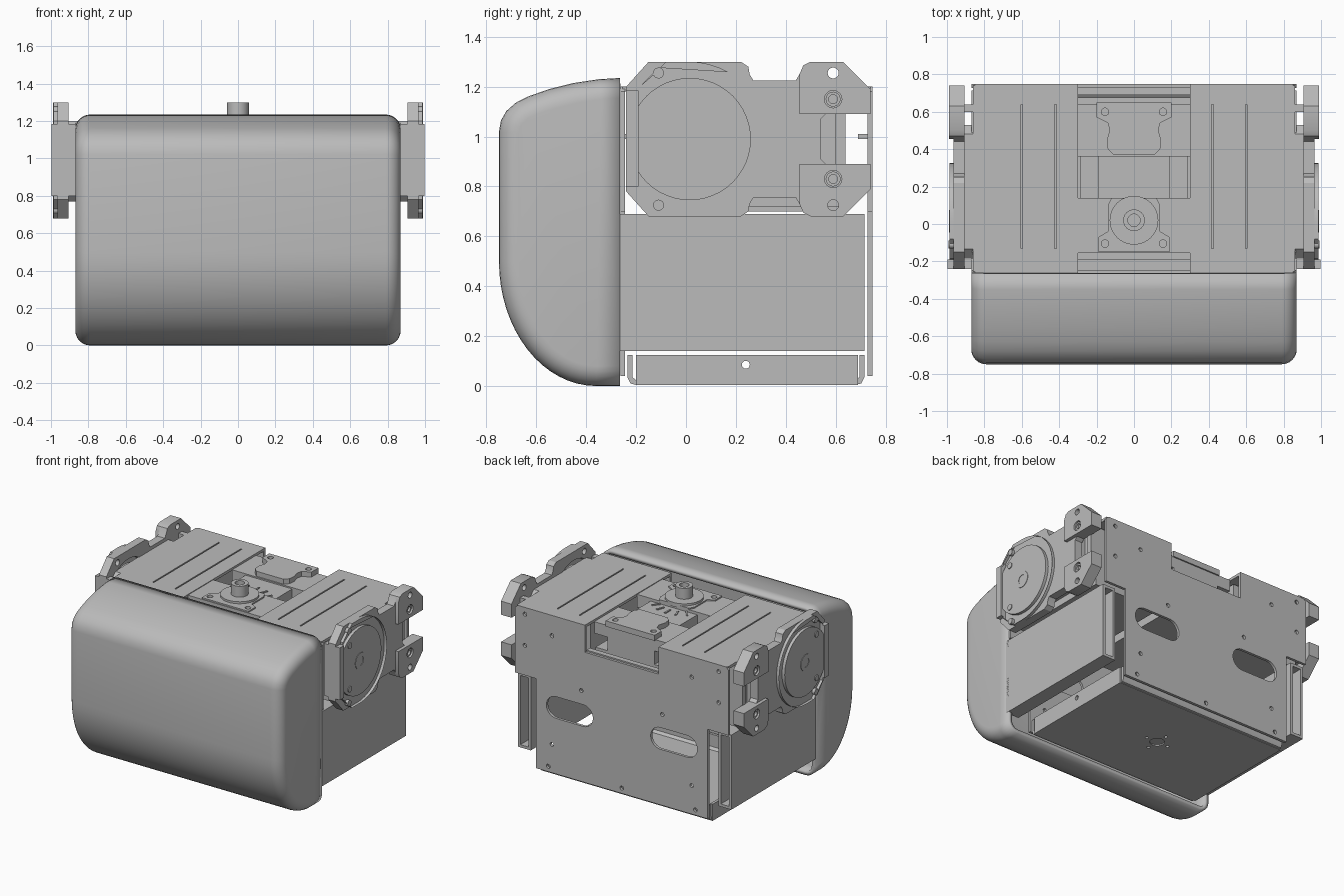
import bpy, bmesh
from math import sin, cos, pi, radians
from mathutils import Vector

if "Cube" in bpy.data.objects:
    bpy.data.objects.remove(bpy.data.objects["Cube"])

grey = bpy.data.materials.new("satin grey")
grey.use_nodes = True
GREY = (0.5, 0.5, 0.5, 1)
grey.diffuse_color = GREY
grey.node_tree.nodes["Principled BSDF"].inputs["Base Color"].default_value = GREY


def finish(name, bm):
    bmesh.ops.recalc_face_normals(bm, faces=bm.faces)
    me = bpy.data.meshes.new(name)
    bm.to_mesh(me)
    bm.free()
    me.materials.append(grey)
    ob = bpy.data.objects.new(name, me)
    bpy.context.collection.objects.link(ob)
    bpy.ops.object.select_all(action="DESELECT")
    ob.select_set(True)
    bpy.context.view_layer.objects.active = ob
    bpy.ops.object.shade_smooth_by_angle(angle=radians(32))
    return ob


def plate(name, axis, lo, hi, *loops):
    """Extrude 2D loops along an axis; inner loops become holes."""
    cu = bpy.data.curves.new(name + "_outline", "CURVE")
    cu.dimensions = "2D"
    cu.fill_mode = "BOTH"
    cu.extrude = 0.5
    for loop in loops:
        sp = cu.splines.new("POLY")
        sp.points.add(len(loop) - 1)
        for p, (u, v) in zip(sp.points, loop):
            p.co = (u, v, 0, 1)
        sp.use_cyclic_u = True
    tmp = bpy.data.objects.new(name + "_outline", cu)
    bpy.context.collection.objects.link(tmp)
    deps = bpy.context.evaluated_depsgraph_get()
    me = bpy.data.meshes.new_from_object(tmp.evaluated_get(deps))
    bm = bmesh.new()
    bm.from_mesh(me)
    bpy.data.objects.remove(tmp)
    bpy.data.curves.remove(cu)
    bpy.data.meshes.remove(me)
    for v in bm.verts:
        a, b, t = v.co
        w = lo + (hi - lo) * (t + 0.5)
        v.co = {"x": (w, a, b), "y": (a, w, b), "z": (a, b, w)}[axis]
    bmesh.ops.remove_doubles(bm, verts=bm.verts, dist=1e-5)
    return finish(name, bm)


def circle(u, v, r, n=32):
    return [(u + r * cos(2 * pi * i / n), v + r * sin(2 * pi * i / n)) for i in range(n)]


def rect(u0, u1, v0, v1, c=0.0):
    """Rectangle with optional cut corners."""
    if not c:
        return [(u0, v0), (u1, v0), (u1, v1), (u0, v1)]
    return [(u0 + c, v0), (u1 - c, v0), (u1, v0 + c), (u1, v1 - c),
            (u1 - c, v1), (u0 + c, v1), (u0, v1 - c), (u0, v0 + c)]


def slot(u, v, half, r):
    right = [(u + half - r + r * cos(a), v + r * sin(a)) for a in [pi * (i / 12 - 0.5) for i in range(13)]]
    return right + [(2 * u - x, 2 * v - y) for x, y in right]


def box(name, x0, x1, y0, y1, z0, z1, c=0.0):
    return plate(name, "z", z0, z1, rect(x0, x1, y0, y1, c))


# Rounded front cover: side profile swept across, rim bevelled, then thickened
profile = [(-0.265, 1.235), (-0.35, 1.23), (-0.45, 1.215), (-0.55, 1.19), (-0.63, 1.162),
           (-0.68, 1.138), (-0.72, 1.103), (-0.742, 1.065), (-0.75, 1.02)]
profile += [(-0.36 - 0.39 * cos(a), 0.5 - 0.5 * sin(a)) for a in [i * pi / 32 for i in range(17)]]
profile += [(-0.265, 0)]
bm = bmesh.new()
ends = [[bm.verts.new((x, y, z)) for y, z in profile] for x in (-0.87, 0.87)]
for a, b in zip(range(len(profile) - 1), range(1, len(profile))):
    bm.faces.new((ends[0][a], ends[0][b], ends[1][b], ends[1][a]))
for ring in ends:
    bm.faces.new(ring)
bmesh.ops.recalc_face_normals(bm, faces=bm.faces)
rim = [e for e in bm.edges if len(e.link_faces) == 2
       and abs(e.verts[0].co.x - e.verts[1].co.x) < 1e-4]
bmesh.ops.bevel(bm, geom=rim, offset=0.08, segments=6, profile=0.5,
                affect="EDGES", clamp_overlap=False)
# open shells may come out inverted, so point the normals outward
bmesh.ops.recalc_face_normals(bm, faces=bm.faces)
front = min(bm.faces, key=lambda f: f.calc_center_median().y)
flip = front.normal.y > 0
cover = finish("front_cover", bm)
if flip:
    cover.data.flip_normals()
mod = cover.modifiers.new("wall", "SOLIDIFY")
mod.thickness = 0.03
mod.offset = -1

# Main bracket: front and back plates with a top notch, slots and screw holes
half = [(0.70, 0.04), (0.70, 0.70), (0.87, 0.70), (0.87, 1.18), (0.85, 1.2),
        (0.3, 1.2), (0.3, 1.0)]
outline = half + [(-x, z) for x, z in reversed(half)]
screws = [(0.79, 1.15), (0.79, 0.92), (0.57, 1.05), (0.33, 0.71), (0.57, 0.25), (0.6, 0.08)]
holes = [circle(s * x, z, 0.015, 12) for x, z in screws for s in (1, -1)]
holes += [circle(0, 0.08, 0.015, 12)] + [slot(s * 0.425, 0.53, 0.19, 0.08) for s in (1, -1)]
plate("back_plate", "y", 0.728, 0.748, outline, *holes)
plate("front_plate", "y", -0.262, -0.245, outline, *holes)

# Underside tray with bent lips
dots = [circle(0.09 * cos(i * pi / 2), 0.24 + 0.09 * sin(i * pi / 2), 0.012, 12) for i in range(4)]
plate("tray_floor", "z", 0.003, 0.02, rect(-0.70, 0.70, -0.2, 0.69), circle(0, 0.24, 0.05), *dots)
plate("tray_hub", "z", 0.012, 0.05, circle(0, 0.24, 0.05))
for y, d in ((-0.235, 1), (0.715, -1)):
    lip = [(y, 0.125), (y, 0.035), (y + d * 0.012, 0.01), (y + d * 0.04, 0.003),
           (y + d * 0.04, 0.02), (y + d * 0.02, 0.035), (y + d * 0.02, 0.125)]
    plate("tray_lip", "x", -0.69, 0.69, lip)

# Outline of the side mounting plates (y, z), horn centre and screw spots
HY, HZ = 0.015, 0.99
upper = [(0.74, 1.19), (0.63, 1.3), (0.5, 1.3), (0.47, 1.285), (0.455, 1.25), (0.44, 1.225),
         (0.27, 1.225), (0.255, 1.25), (0.25, 1.28), (0.22, 1.3), (-0.15, 1.3), (-0.24, 1.2)]
lower = [(y, 2 * HZ - z) for y, z in reversed(upper)]
window = [(0.74, 0.89), (0.56, 0.89), (0.54, 0.91), (0.54, 1.07), (0.56, 1.09), (0.74, 1.09)]
side_holes = [circle(y, z, 0.022, 16) for y in (-0.11, 0.59) for z in (0.725, 1.255)]
boss = [(HY + 0.31 * cos(a), HZ + 0.31 * sin(a)) for a in [pi * (i / 24 - 0.5) for i in range(25)]]
boss += [(-0.08, 1.3), (-0.185, 1.2), (-0.185, 0.78), (-0.08, 0.68)]

for s, side in ((1, "left"), (-1, "right")):
    def sided(name, x0, x1, *loops):
        return plate(side + "_" + name, "x", s * x0, s * x1, *loops)

    # Top sheet with long grooves, side wall and motor block
    grooves = [rect(s * x - 0.005, s * x + 0.005, -0.13, 0.64) for x in (0.42, 0.6)]
    xs = sorted((s * 0.3, s * 0.86))
    plate(side + "_top_sheet", "z", 1.18, 1.2, rect(*xs, -0.255, 0.74), *grooves)
    sided("side_wall", 0.85, 0.87, rect(-0.15, 0.64, 0.72, 1.19))
    sided("motor_block", 0.33, 0.85, rect(-0.15, 0.64, 0.72, 1.165))

    # Hollow rear ear of the cover, open at the back
    ex = sorted((s * 0.765, s * 0.87))
    ix = sorted((s * 0.785, s * 0.85))
    plate(side + "_cover_ear", "y", -0.29, 0.715, rect(*ex, 0.14, 0.69), rect(*ix, 0.16, 0.67))
    sided("tray_flange", 0.68, 0.70, rect(-0.2, 0.69, 0.015, 0.125), circle(0.24, 0.085, 0.016, 16))

    # Side mounting plate with raised arms, ring boss and front strip
    sided("mount_web", 0.905, 0.965, lower + window + upper, circle(HY, HZ, 0.245, 48), *side_holes)
    arm = [p for p in upper if p[0] > 0.45] + [(0.455, 1.09), (0.74, 1.09)]
    for flip_z in (False, True):
        shape = [(y, 2 * HZ - z) for y, z in arm] if flip_z else arm
        z = 0.725 if flip_z else 1.255
        zs = 0.83 if flip_z else 1.15
        sided("mount_arm", 0.96, 0.99, shape, circle(0.59, z, 0.022, 16), circle(0.59, zs, 0.035, 16))
        sided("arm_screw", 0.96, 0.98, circle(0.59, zs, 0.03, 16), circle(0.59, zs, 0.018, 16))
        sided("boss_screw", 0.985, 0.993, circle(-0.11, zs, 0.022, 16))
    sided("ring_boss", 0.96, 0.987, boss, circle(HY, HZ, 0.245, 48), *side_holes[:2])
    sided("front_strip", 0.87, 0.998, rect(-0.24, -0.19, 0.8, 1.185))
    sided("mount_spacer", 0.86, 0.91, rect(-0.185, 0.53, 0.77, 1.2, 0.05))
    sided("rear_spacer", 0.86, 0.91, rect(0.6, 0.64, 0.77, 1.2))

    # Side output horn
    sided("horn_disc", 0.905, 0.935, circle(HY, HZ, 0.2, 40))
    sided("horn_step", 0.93, 0.945, circle(HY, HZ, 0.13, 40))
    sided("horn_hub", 0.94, 0.99, circle(HY, HZ, 0.06), circle(HY, HZ, 0.033))
    sided("horn_bolt", 0.94, 0.965, circle(HY, HZ, 0.033))

# Central upright motor in the notch
box("centre_motor", -0.19, 0.19, -0.15, 0.64, 0.7, 1.15)
box("centre_motor_base", -0.29, 0.29, -0.15, 0.64, 0.7, 1.0)
box("centre_rear_ledge", -0.3, 0.3, 0.69, 0.73, 0.99, 1.01)
box("centre_front_ledge", -0.3, 0.3, -0.25, -0.19, 0.99, 1.01)
box("centre_middle_slab", -0.19, 0.19, 0.13, 0.37, 1.1, 1.175)
pins = [circle(s * 0.155, y, 0.02, 16) for s in (1, -1) for y in (-0.105, 0.6)]
plate("centre_front_slab", "z", 1.1, 1.195, rect(-0.3, 0.3, -0.155, 0.14), pins[0], pins[2])
plate("centre_rear_slab", "z", 1.1, 1.185, rect(-0.3, 0.3, 0.36, 0.64), pins[1], pins[3])
tab = [(0.2, 0.65), (0.2, 0.57), (0.14, 0.54), (0.13, 0.5), (0.145, 0.45), (0.14, 0.4), (0.11, 0.37)]
plate("centre_rear_tab", "z", 1.18, 1.222, tab + [(-x, y) for x, y in reversed(tab)],
      *[circle(s * 0.155, 0.6, 0.02, 16) for s in (1, -1)])
foot = [(0.19, -0.15), (0.19, -0.07), (0.14, -0.04), (0.14, 0.1), (0.12, 0.14)]
plate("centre_front_tab", "z", 1.19, 1.205, foot + [(-x, y) for x, y in reversed(foot)], pins[0], pins[2])

# Top output horn and its dial ticks
plate("top_horn_disc", "z", 1.19, 1.22, circle(0, 0.02, 0.13, 40))
plate("top_horn_hub", "z", 1.21, 1.3, circle(0, 0.02, 0.058), circle(0, 0.02, 0.033))
plate("top_horn_bolt", "z", 1.21, 1.26, circle(0, 0.02, 0.033))
for i in range(7):
    d = Vector((cos(radians(30 + 20 * i)), sin(radians(30 + 20 * i))))
    n = Vector((-d.y, d.x)) * 0.006
    c = Vector((0, 0.02))
    plate("dial_tick", "z", 1.174, 1.182, [tuple(c + d * r + n * k) for r, k in
          ((0.165, -1), (0.225, -1), (0.225, 1), (0.165, 1))])
